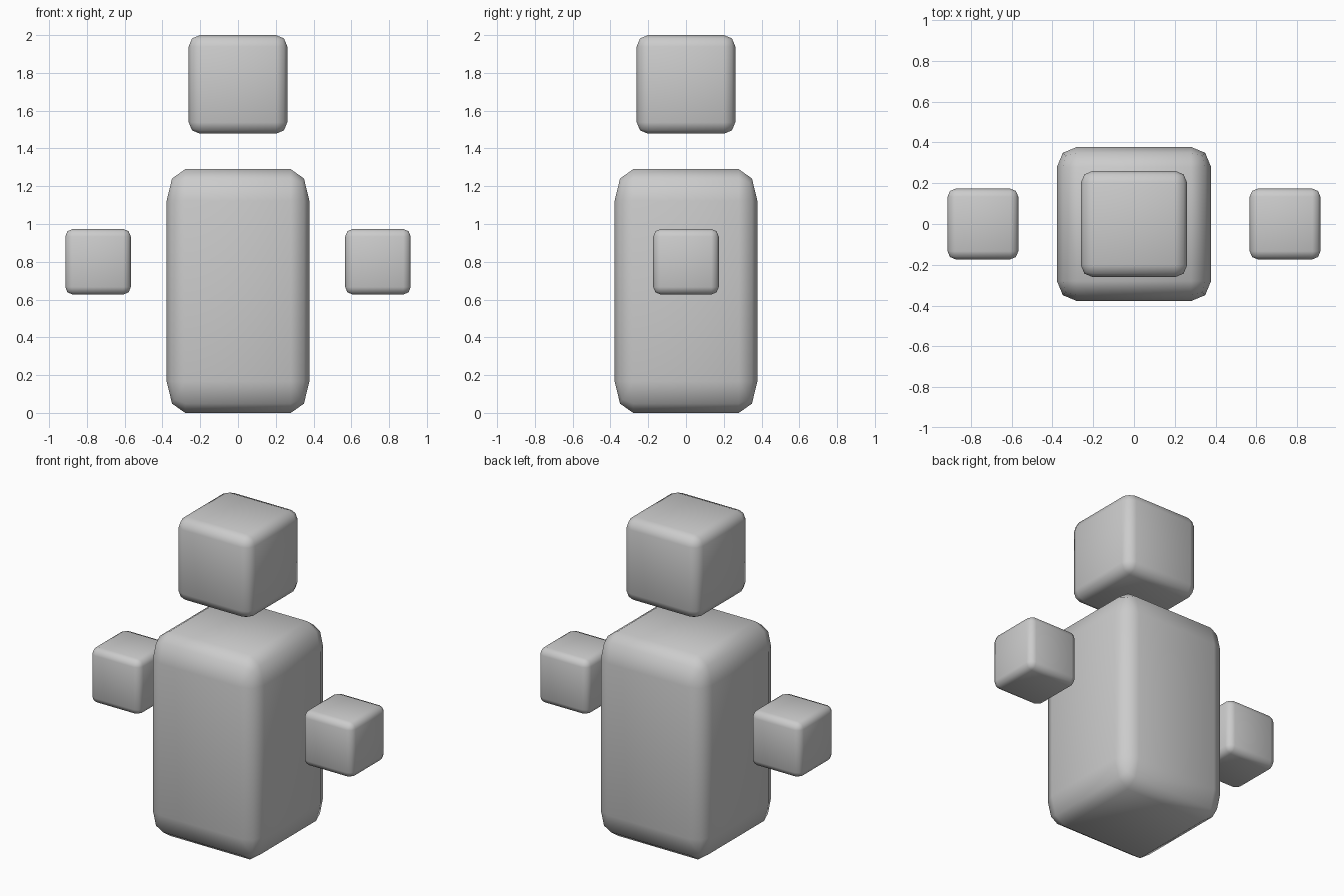
import bpy
import bmesh
from mathutils import Matrix

if "Cube" in bpy.data.objects:
    bpy.data.objects.remove(bpy.data.objects["Cube"])


def rounded_block(name, size, centre, bevel):
    """Unit cube with two-step rounded edges, stretched to size."""
    bm = bmesh.new()
    bmesh.ops.create_cube(bm, size=1)
    bmesh.ops.bevel(bm, geom=bm.edges[:], offset=bevel, offset_type='OFFSET',
                    segments=2, profile=0.5, affect='EDGES')
    bmesh.ops.transform(bm, matrix=Matrix.Diagonal((*size, 1)), verts=bm.verts)
    for face in bm.faces:
        face.smooth = True
    mesh = bpy.data.meshes.new(name)
    bm.to_mesh(mesh)
    bm.free()
    obj = bpy.data.objects.new(name, mesh)
    obj.location = centre
    bpy.context.collection.objects.link(obj)
    return obj


# Tall torso standing on the ground
rounded_block("body", (0.756, 0.756, 1.29), (0, 0, 0.645), 0.13)

# Floating head
rounded_block("head", (0.522, 0.522, 0.522), (0, 0, 1.739), 0.115)

# Floating hands on both sides
for side, label in ((-1, "left"), (1, "right")):
    rounded_block(f"hand_{label}", (0.347, 0.347, 0.347), (side * 0.741, 0, 0.80), 0.115)
